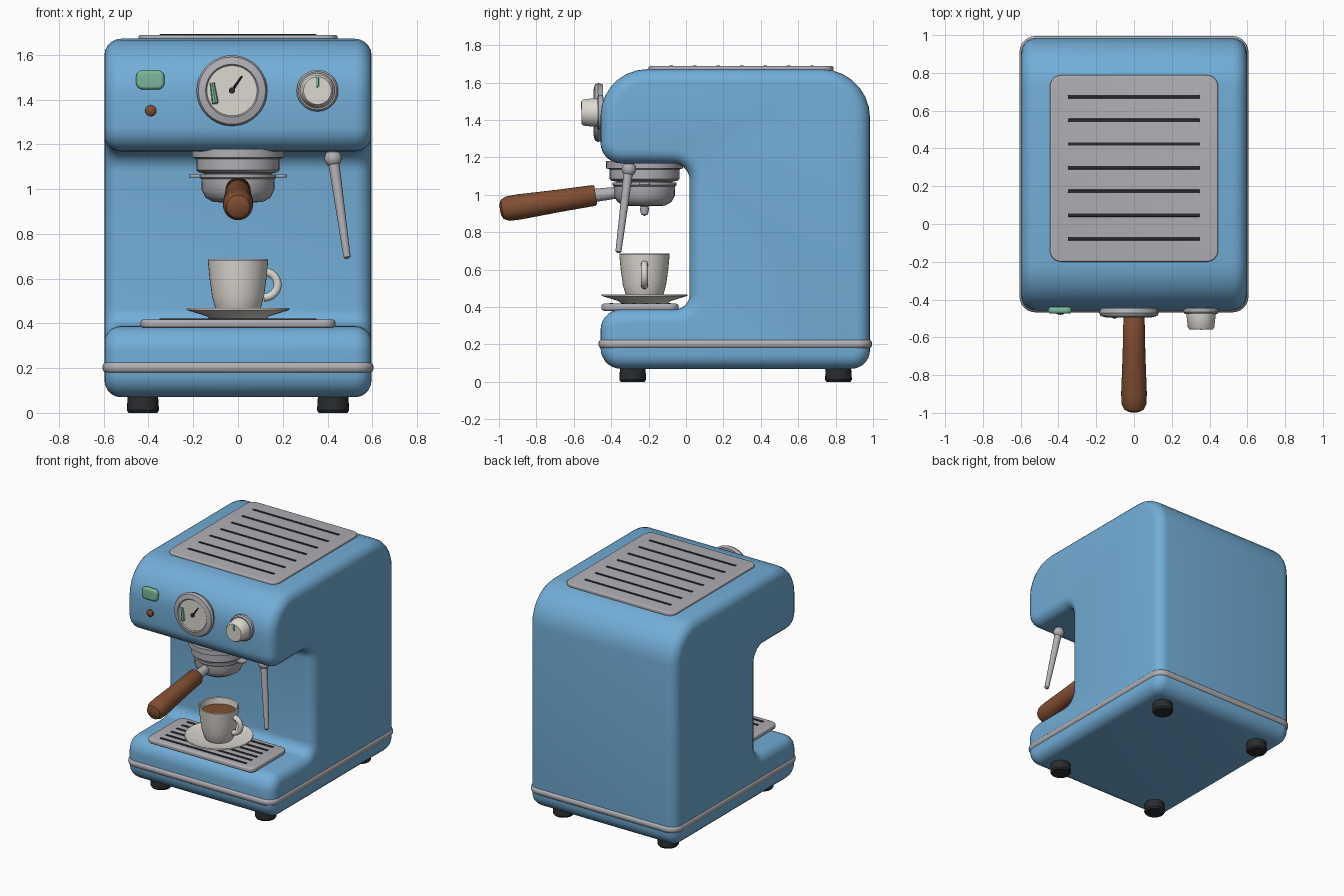
import bpy, bmesh, math
from mathutils import Vector, Matrix

cube = bpy.data.objects.get("Cube")
if cube:
    bpy.data.objects.remove(cube, do_unlink=True)


def material(name, r, g, b):
    m = bpy.data.materials.new(name)
    m.use_nodes = True
    m.diffuse_color = (r, g, b, 1)
    m.node_tree.nodes["Principled BSDF"].inputs["Base Color"].default_value = (r, g, b, 1)
    return m


blue = material("blue enamel", .17, .42, .68)
metal = material("brushed metal", .43, .43, .46)
cream = material("cream ceramic", .72, .69, .64)
wood = material("brown wood", .22, .076, .032)
dark = material("dark rubber", .022, .024, .027)
green = material("soft green", .20, .48, .33)


def finish(name, bm, mat, matrix=None):
    if matrix:
        bm.transform(matrix)
    bmesh.ops.recalc_face_normals(bm, faces=bm.faces)
    mesh = bpy.data.meshes.new(name)
    bm.to_mesh(mesh)
    bm.free()
    mesh.materials.append(mat)
    ob = bpy.data.objects.new(name, mesh)
    bpy.context.collection.objects.link(ob)
    bpy.ops.object.select_all(action='DESELECT')
    ob.select_set(True)
    bpy.context.view_layer.objects.active = ob
    bpy.ops.object.shade_smooth_by_angle(angle=math.radians(35))
    return ob


def rounded(corners, inset, steps=7):
    """Round the right-angled corners (u, v, radius) of a counter-clockwise outline."""
    out = []
    for i, (u, v, r) in enumerate(corners):
        p = Vector((u, v))
        d1 = (p - Vector(corners[i - 1][:2])).normalized()
        d2 = (Vector(corners[(i + 1) % len(corners)][:2]) - p).normalized()
        turn = d1.cross(d2)
        p += inset * (Vector((-d1.y, d1.x)) + Vector((-d2.y, d2.x)))
        r = max(r - inset * (1 if turn > 0 else -1), .002)
        mid = p - d1 * r + d2 * r
        for k in range(steps + 1):
            a = math.pi / 2 * k / steps
            out.append(mid + r * (d1 * math.sin(a) - d2 * math.cos(a)))
    return out


def pillow(name, corners, low, high, edge, mat, place, steps=5):
    """Extrude an outline between two levels with softly rounded rims."""
    arc = [math.pi / 2 * k / steps for k in range(steps + 1)]
    levels = [(low + edge * (1 - math.sin(a)), edge * (1 - math.cos(a))) for a in reversed(arc)]
    levels += [(high - edge * (1 - math.sin(a)), edge * (1 - math.cos(a))) for a in arc]
    bm = bmesh.new()
    rings = [[bm.verts.new(place(p.x, p.y, t)) for p in rounded(corners, d)] for t, d in levels]
    for a, b in zip(rings, rings[1:]):
        for i in range(len(a)):
            bm.faces.new((a[i - 1], a[i], b[i], b[i - 1]))
    bm.faces.new(rings[0])
    bm.faces.new(rings[-1])
    bmesh.ops.remove_doubles(bm, verts=bm.verts, dist=.0002)
    return finish(name, bm, mat)


def rect(u0, u1, v0, v1, r):
    return [(u0, v0, r), (u1, v0, r), (u1, v1, r), (u0, v1, r)]


def upright(u, v, t):
    return (u, v, t)


def sideways(u, v, t):
    return (t, u, v)


def frontal(u, v, t):
    return (u, -t, v)


def lathe(name, profile, loc, mat, axis=(0, 0, 1), seg=36):
    """Spin (radius, height) points around an axis."""
    bm = bmesh.new()
    vs = [bm.verts.new((r, 0, h)) for r, h in profile]
    es = [bm.edges.new(e) for e in zip(vs, vs[1:])]
    bmesh.ops.spin(bm, geom=vs + es, cent=(0, 0, 0), axis=(0, 0, 1),
                   angle=math.tau, steps=seg, use_duplicate=False)
    bmesh.ops.remove_doubles(bm, verts=bm.verts, dist=.0003)
    turn = Vector(axis).to_track_quat('Z', 'Y').to_matrix().to_4x4()
    return finish(name, bm, mat, Matrix.Translation(loc) @ turn)


def rod(name, a, b, r1, r2, mat, seg=16):
    d = Vector(b) - Vector(a)
    return lathe(name, [(0, 0), (r1, 0), (r2, d.length - r2 * .4), (r2 * .6, d.length), (0, d.length)],
                 a, mat, d, seg)


# Body: one side outline, extruded across the width
body = [(-.457, .07, .11), (.984, .07, .1), (.984, 1.672, .26), (-.457, 1.672, .25),
        (-.457, 1.168, .11), (.02, 1.168, .09), (.02, .388, .08), (-.457, .388, .11)]
pillow("body", body, -.597, .597, .075, blue, sideways)
pillow("trim_band", rect(-.606, .606, -.468, .995, .085), .176, .23, .026, metal, upright)

# Feet
for side, x in (("right", -.425), ("left", .425)):
    for end, y in (("front", -.285), ("back", .815)):
        lathe(f"{end}_{side}_foot", [(0, 0), (.064, 0), (.072, .012), (.066, .1), (0, .1)],
              (x, y, 0), dark, seg=24)


# Slotted plates
def slots(name, count, y0, y1, half, z, width):
    for i in range(count):
        y = y0 + (y1 - y0) * i / (count - 1)
        pillow(f"{name}_{i + 1}", rect(-half, half, y - width, y + width, .004),
               z - .004, z + .004, .001, dark, upright, 1)


pillow("cup_warmer", rect(-.445, .445, -.2, .788, .06), 1.66, 1.688, .008, metal, upright)
slots("warmer_slot", 7, -.078, .674, .35, 1.688, .009)
pillow("drip_tray", rect(-.435, .435, -.452, -.04, .05), .38, .418, .014, metal, upright)
slots("tray_slot", 6, -.4, -.09, .35, .418, .009)

# Brewing group, filter basket and spout
cy = -.222
lathe("group_head", [(0, 1.18), (.205, 1.18), (.205, 1.142), (.186, 1.135), (.186, 1.085),
                     (.175, 1.075), (.15, 1.07), (.15, 1.05), (0, 1.05)], (0, cy, 0), metal)
lathe("filter_basket", [(0, 1.066), (.172, 1.066), (.172, 1.052), (.164, 1.045), (.162, .995),
                        (.145, .962), (.11, .942), (0, .938)], (0, cy, 0), metal)
pillow("basket_lugs", rect(-.218, .218, cy - .03, cy + .03, .02), 1.052, 1.066, .005, metal, upright)
lathe("spout", [(0, .95), (.02, .95), (.024, .92), (.018, .895), (0, .887)], (0, cy, 0), metal, seg=20)

# Brewing handle
rod("handle_neck", (0, -.34, 1.015), (0, -.52, .993), .03, .036, metal, 20)
lathe("wooden_handle", [(0, 0), (.05, 0), (.056, .01), (.06, .2), (.068, .42), (.066, .475),
                        (.052, .505), (.03, .516), (0, .518)],
      (0, -.483, .998), wood, (0, -.51, -.078), 28)

# Steam wand
lathe("wand_joint", [(.039 * math.sin(math.pi * k / 10), -.039 * math.cos(math.pi * k / 10))
                     for k in range(11)], (.425, -.305, 1.137), metal, seg=20)
rod("wand_mount", (.425, -.305, 1.13), (.425, -.305, 1.19), .026, .026, metal)
rod("steam_wand", (.427, -.308, 1.125), (.488, -.362, .69), .025, .016, metal)

# Pressure gauge
gx, gz = -.027, 1.44
front = (0, -1, 0)
lathe("gauge_bezel", [(0, 0), (.15, 0), (.158, .025), (.15, .042), (.118, .05), (.112, .042), (0, .042)],
      (gx, -.445, gz), metal, front, 40)
lathe("gauge_face", [(0, 0), (.112, 0), (.112, .003), (0, .003)], (gx, -.485, gz), cream, front, 40)
rod("gauge_needle", (gx, -.489, gz), (gx + .045, -.489, gz + .065), .006, .004, dark, 8)
lathe("needle_hub", [(0, 0), (.014, 0), (.014, .008), (0, .008)], (gx, -.487, gz), dark, front, 16)
rod("gauge_zone", (gx - .088, -.487, gz + .035), (gx - .074, -.487, gz - .06), .011, .015, green, 8)

# Control knob
lathe("knob_ring", [(0, 0), (.093, 0), (.093, .022), (.085, .032), (0, .032)], (.355, -.445, gz), metal, front)
lathe("control_knob", [(0, 0), (.079, 0), (.078, .02), (.07, .09), (.062, .1), (0, .1)],
      (.355, -.458, gz), cream, front)
pillow("knob_pointer", rect(.349, .361, gz + .015, gz + .06, .004), .555, .561, .002, green, frontal, 2)

# Button and indicator
pillow("power_button", rect(-.455, -.329, 1.445, 1.532, .03), .44, .475, .015, green, frontal)
lathe("indicator_light", [(0, 0), (.025, 0), (.025, .02), (.016, .028), (0, .031)],
      (-.39, -.45, 1.35), wood, front, 20)

# Cup and saucer
lathe("saucer", [(0, .42), (.125, .42), (.14, .432), (.23, .46), (.228, .468), (.135, .446), (0, .444)],
      (0, cy, 0), cream, seg=40)
lathe("cup", [(0, .444), (.09, .444), (.1, .462), (.116, .52), (.127, .6), (.135, .682), (.131, .687),
              (.125, .682), (.115, .6), (.1, .52), (0, .51)], (0, cy, 0), cream, seg=40)
lathe("coffee", [(0, .52), (.1, .52), (.119, .64), (0, .64)], (0, cy, 0), wood, seg=40)

# Cup handle: a bent tube
curve = bpy.data.curves.new("cup_handle", 'CURVE')
curve.dimensions = '3D'
curve.bevel_depth = .019
curve.bevel_resolution = 3
curve.materials.append(cream)
path = curve.splines.new('POLY')
path.points.add(12)
for k, pt in enumerate(path.points):
    a = math.pi * (k / 12 - .5)
    pt.co = (.115 + .062 * math.cos(a), cy, .573 + .058 * math.sin(a), 1)
path.use_smooth = True
bpy.context.collection.objects.link(bpy.data.objects.new("cup_handle", curve))
